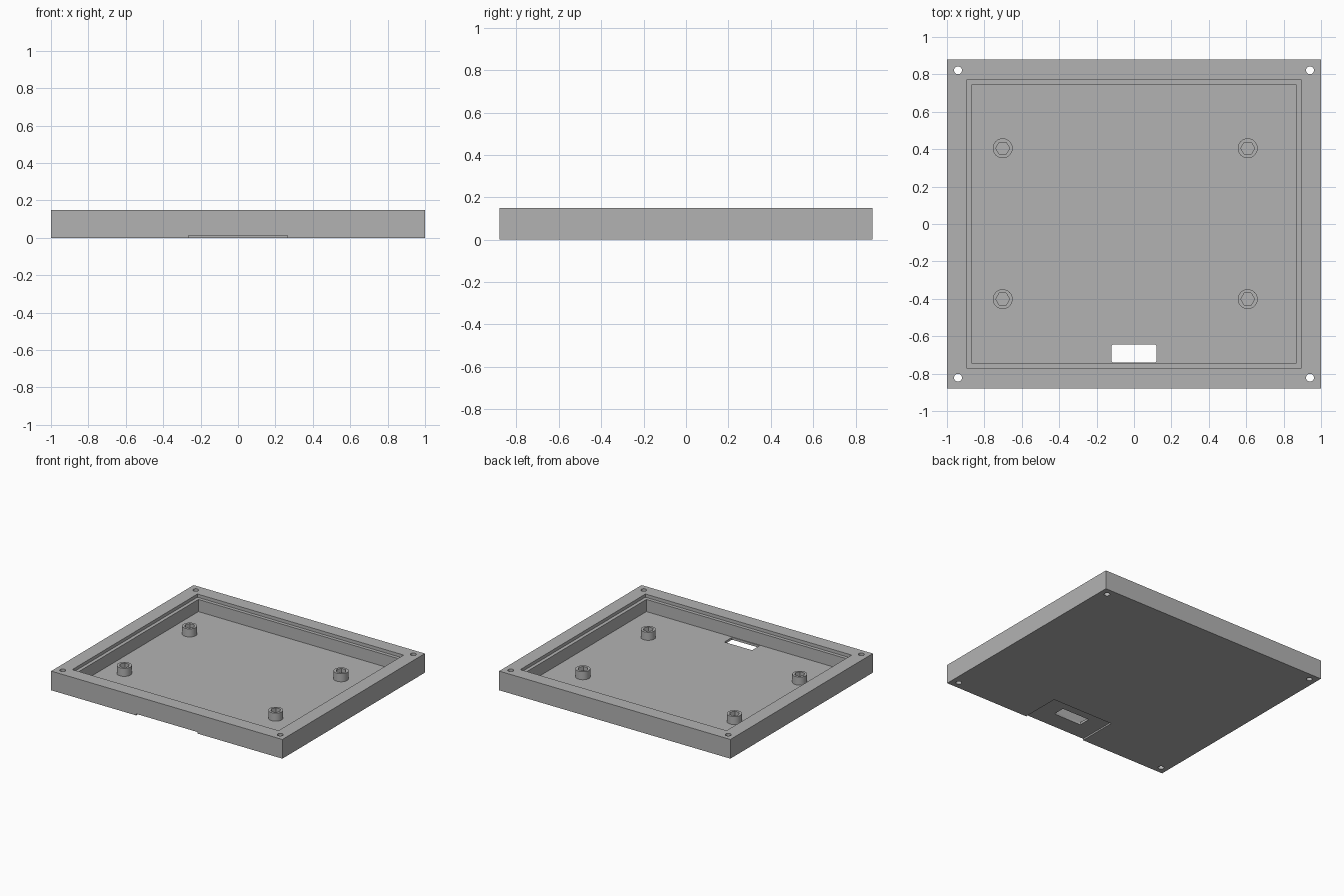
import bpy
import bmesh
from mathutils import Matrix

default = bpy.data.objects.get("Cube")
if default:
    bpy.data.objects.remove(default, do_unlink=True)

WIDTH, DEPTH, HEIGHT = 2.0, 1.76, 0.15
FLOOR, STEP, BOSS_TOP = 0.03, 0.125, 0.093

grey = bpy.data.materials.new("grey plastic")
grey.use_nodes = True
colour = (0.45, 0.45, 0.45, 1)
grey.diffuse_color = colour
grey.node_tree.nodes["Principled BSDF"].inputs["Base Color"].default_value = colour


def finish(name, bm):
    mesh = bpy.data.meshes.new(name)
    bm.to_mesh(mesh)
    bm.free()
    mesh.materials.append(grey)
    obj = bpy.data.objects.new(name, mesh)
    bpy.context.collection.objects.link(obj)
    return obj


def box(name, x0, x1, y0, y1, z0, z1, corner=0):
    bm = bmesh.new()
    bmesh.ops.create_cube(bm, size=1)
    bmesh.ops.scale(bm, vec=(x1 - x0, y1 - y0, z1 - z0), verts=bm.verts)
    bmesh.ops.translate(bm, vec=((x0 + x1) / 2, (y0 + y1) / 2, (z0 + z1) / 2), verts=bm.verts)
    if corner:
        upright = [e for e in bm.edges if abs(e.verts[0].co.z - e.verts[1].co.z) > 1e-4]
        bmesh.ops.bevel(bm, geom=upright, offset=corner, segments=3, profile=0.5, affect='EDGES')
    return finish(name, bm)


def cylinder(name, x, y, z0, z1, radius, sides):
    bm = bmesh.new()
    bmesh.ops.create_cone(bm, cap_ends=True, segments=sides, radius1=radius, radius2=radius,
                          depth=z1 - z0, matrix=Matrix.Translation((x, y, (z0 + z1) / 2)))
    if sides == 6:  # points of the hexagon lie along x
        bmesh.ops.rotate(bm, cent=(x, y, 0), matrix=Matrix.Rotation(0.5235988, 3, 'Z'), verts=bm.verts)
    return finish(name, bm)


def cut(target, cutter):
    mod = target.modifiers.new("cut", 'BOOLEAN')
    mod.operation = 'DIFFERENCE'
    mod.solver = 'EXACT'
    mod.object = cutter
    bpy.context.view_layer.update()
    graph = bpy.context.evaluated_depsgraph_get()
    mesh = bpy.data.meshes.new_from_object(target.evaluated_get(graph))
    target.modifiers.clear()
    target.data = mesh
    bpy.data.objects.remove(cutter, do_unlink=True)


def smooth(obj):
    bpy.ops.object.select_all(action='DESELECT')
    obj.select_set(True)
    bpy.context.view_layer.objects.active = obj
    bpy.ops.object.shade_smooth_by_angle()


# Tray body with its cavity and the stepped lip for a lid
tray = box("tray", -WIDTH / 2, WIDTH / 2, -DEPTH / 2, DEPTH / 2, 0, HEIGHT)
cut(tray, box("cavity_cutter", -0.865, 0.865, -0.746, 0.746, FLOOR, HEIGHT + 0.1))
cut(tray, box("lip_cutter", -0.892, 0.892, -0.773, 0.773, STEP, HEIGHT + 0.1))

# Shallow channel under the front edge, and the slot through the floor
cut(tray, box("channel_cutter", -0.265, 0.265, -1, -0.57, -0.1, 0.012))
cut(tray, box("slot_cutter", -0.12, 0.12, -0.74, -0.645, -0.1, 0.06, corner=0.008))

# Screw holes through the corners of the rim
for sx in (-1, 1):
    for sy in (-1, 1):
        cut(tray, cylinder("hole_cutter", sx * 0.941, sy * 0.822, -0.1, HEIGHT + 0.1, 0.021, 32))
smooth(tray)

# Round standoffs with hexagonal sockets
for x, side in ((-0.702, "right"), (0.608, "left")):
    for y, end in ((-0.402, "front"), (0.405, "back")):
        boss = cylinder(f"standoff_{end}_{side}", x, y, FLOOR, BOSS_TOP, 0.053, 40)
        cut(boss, cylinder("socket_cutter", x, y, 0, HEIGHT, 0.037, 6))
        smooth(boss)
